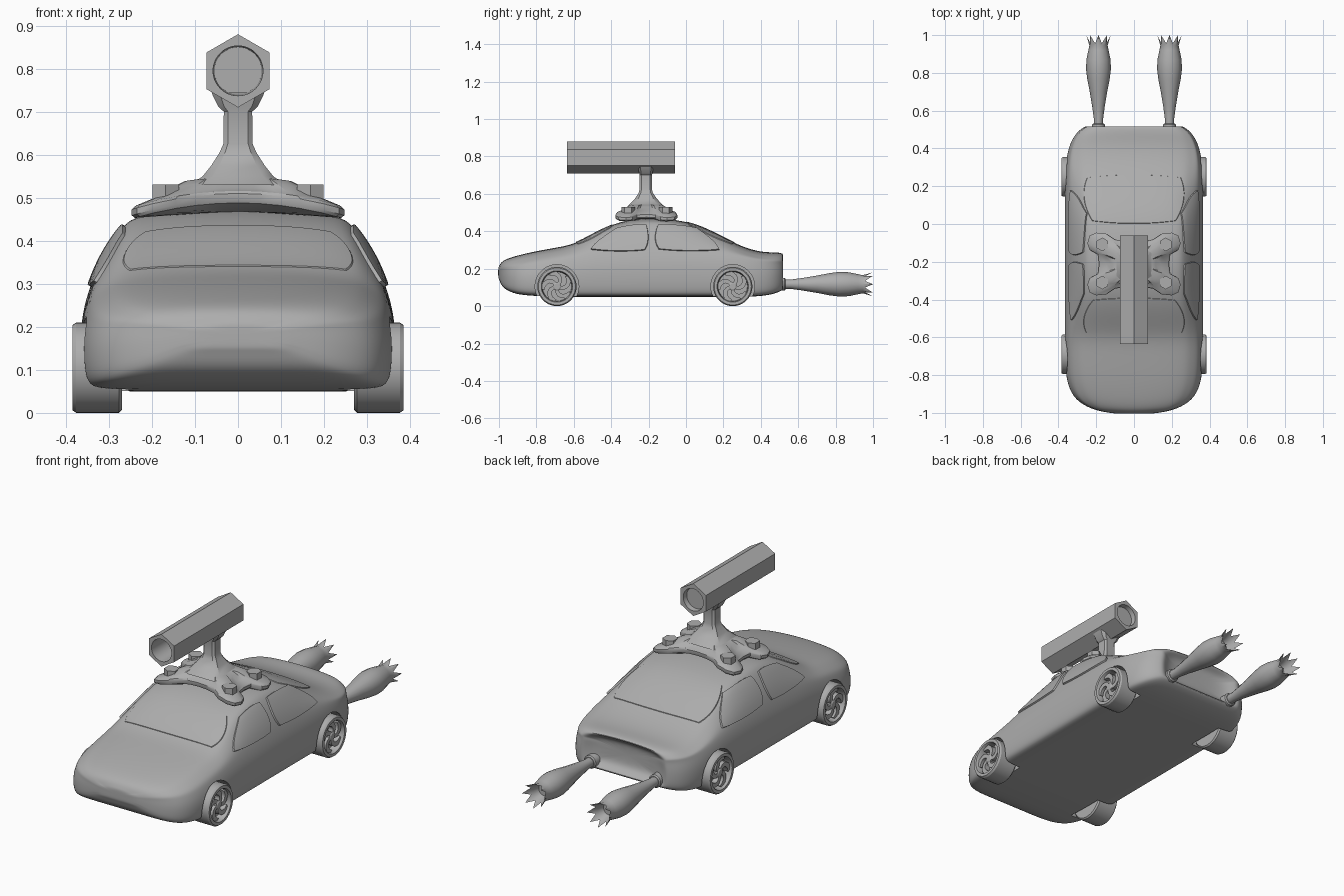
import bpy, bmesh, math
from mathutils import Vector, Matrix
from mathutils.bvhtree import BVHTree

if "Cube" in bpy.data.objects:
    bpy.data.objects.remove(bpy.data.objects["Cube"])

grey = bpy.data.materials.new("plain grey")
grey.diffuse_color = (0.42, 0.42, 0.42, 1)
grey.use_nodes = True
grey.node_tree.nodes["Principled BSDF"].inputs["Base Color"].default_value = grey.diffuse_color


def make(name, bm, recalc=True):
    if recalc:
        bmesh.ops.recalc_face_normals(bm, faces=bm.faces)
    me = bpy.data.meshes.new(name)
    bm.to_mesh(me)
    bm.free()
    me.materials.append(grey)
    ob = bpy.data.objects.new(name, me)
    bpy.context.collection.objects.link(ob)
    return ob


def loft(name, rings, mat=Matrix()):
    """Skin a list of closed rings and cap both ends."""
    bm = bmesh.new()
    vs = [[bm.verts.new(mat @ Vector(p)) for p in r] for r in rings]
    n = len(rings[0])
    for a, b in zip(vs, vs[1:]):
        for i in range(n):
            j = (i + 1) % n
            bm.faces.new((a[i], a[j], b[j], b[i]))
    bm.faces.new(vs[0])
    bm.faces.new(vs[-1])
    return make(name, bm)


def circle(r, z, n):
    return [(r * math.cos(math.tau * i / n), r * math.sin(math.tau * i / n), z) for i in range(n)]


def lathe(name, profile, n, mat):
    return loft(name, [circle(r, z, n) for z, r in profile], mat)


ALONG_Y = Matrix.Rotation(-math.pi / 2, 4, 'X')
ALONG_X = Matrix.Rotation(math.pi / 2, 4, 'Y')


def bake(ob):
    dg = bpy.context.evaluated_depsgraph_get()
    me = bpy.data.meshes.new_from_object(ob.evaluated_get(dg))
    ob.modifiers.clear()
    ob.data = me


# Car body stations: y, half width, bottom, belt height, roof half width, top
stations = [
    (-0.998, .14, .14, .19, .11, .218), (-0.985, .21, .105, .195, .18, .240),
    (-0.95, .285, .08, .20, .24, .257), (-0.9, .332, .062, .205, .275, .272),
    (-0.82, .36, .055, .215, .295, .291), (-0.7, .366, .05, .235, .30, .313),
    (-0.6, .366, .05, .25, .30, .33), (-0.5, .366, .05, .265, .285, .386),
    (-0.4, .366, .05, .27, .27, .436), (-0.3, .366, .05, .275, .265, .464),
    (-0.18, .366, .05, .28, .265, .476), (0, .366, .05, .28, .265, .457),
    (.12, .366, .05, .28, .27, .411), (.24, .366, .05, .27, .29, .346),
    (.34, .36, .05, .25, .305, .304), (.42, .342, .055, .235, .30, .288),
    (.48, .31, .068, .23, .275, .289), (.515, .265, .085, .23, .24, .284)]


def section(y, w, zb, zs, wr, zt):
    zr = zt - 0.03 * min(1, (zt - zb) / .2)
    zs = min(zs, zr - 0.015)
    ws = .955 * w
    half = [(0, zb), (.5 * w, zb), (.91 * w, zb), (.975 * w, zb + .015),
            (w, zb + .3 * (zs - zb)), (w, zb + .7 * (zs - zb)), (ws, zs),
            ((ws + wr) / 2 + .012, (zs + zr) / 2), (wr, zr),
            (.88 * wr, zt - .013), (.5 * wr, zt - .003), (0, zt)]
    return [(x, y, z) for x, z in half] + [(-x, y, z) for x, z in half[-2:0:-1]]


def scaled(ring, s, y):
    zc = sum(p[2] for p in ring) / len(ring)
    return [(p[0] * s, y, zc + (p[2] - zc) * s) for p in ring]


rings = [section(*s) for s in stations]
rings = ([scaled(rings[0], .4, -1.004), scaled(rings[0], .75, -1.003)] + rings +
         [scaled(rings[-1], .9, .522), scaled(rings[-1], .72, .49), scaled(rings[-1], .4, .48)])
body = loft("car_body", rings)
body.modifiers.new("smooth", 'SUBSURF').levels = 2
bake(body)
bvh = BVHTree.FromPolygons([v.co for v in body.data.vertices],
                           [p.vertices for p in body.data.polygons])


# Windows: rounded quads projected onto the body
def window(name, corners, to_ray, lift=.005):
    ts = [-1, -.975] + [-.9 + .15 * i for i in range(13)] + [.975, 1]
    n = len(ts)
    c = [Vector(p) for p in corners]
    bm = bmesh.new()
    grid, ref = {}, {}
    for i, s in enumerate(ts):
        for j, t in enumerate(ts):
            u = (s * math.sqrt(1 - .22 * t * t) + 1) / 2
            v = (t * math.sqrt(1 - .22 * s * s) + 1) / 2
            p = c[0].lerp(c[1], u).lerp(c[3].lerp(c[2], u), v)
            o, d = to_ray(p)
            hit, nor, _, _ = bvh.ray_cast(o, d)
            if hit is None:
                continue
            if nor.dot(d) > 0:
                nor = -nor
            edge = i in (0, n - 1) or j in (0, n - 1)
            grid[i, j] = bm.verts.new(hit + nor * (-.003 if edge else lift))
            ref[i, j] = nor
    for i in range(n - 1):
        for j in range(n - 1):
            k = [(i, j), (i + 1, j), (i + 1, j + 1), (i, j + 1)]
            if all(q in grid for q in k):
                f = bm.faces.new([grid[q] for q in k])
                f.normal_update()
                if f.normal.dot(ref[k[0]]) < 0:
                    f.normal_flip()
    make(name, bm, False)


def down(p):
    return Vector((p.x, p.y, 2)), Vector((0, 0, -1))


window("windscreen", [(-.29, -.59), (.29, -.59), (.245, -.39), (-.245, -.39)], down, .003)
window("rear_window", [(-.25, 0), (.25, 0), (.285, .262), (-.285, .262)], down, .003)
for s, side in ((1, "right"), (-1, "left")):
    def across(p, s=s):
        return Vector((s, p.x, p.y)), Vector((-s, 0, 0))
    window("front_window_" + side,
           [(-.54, .295), (-.2, .29), (-.2, .442), (-.37, .42)], across, .008)
    window("back_window_" + side,
           [(-.168, .295), (.21, .292), (.06, .42), (-.165, .442)], across, .008)

# Wheels, with wells cut into the body
for s, side in ((1, "right"), (-1, "left")):
    for y, end in ((-.69, "front"), (.25, "rear")):
        m = Matrix.Translation((0, y, .105)) @ Matrix.Scale(s, 4, (1, 0, 0)) @ ALONG_X
        well = lathe("wheel_well_cutter", [(.255, .117), (.5, .117)], 40, m)
        well.hide_render = True
        cut = body.modifiers.new("well", 'BOOLEAN')
        cut.operation, cut.object, cut.solver = 'DIFFERENCE', well, 'EXACT'
        bake(body)
        bpy.data.objects.remove(well)
        tag = "_" + end + "_" + side
        lathe("wheel" + tag, [(.25, .03), (.27, .03), (.27, .098), (.277, .105), (.376, .105),
                              (.385, .099), (.385, .084), (.378, .08), (.345, .078), (.345, .02)], 40, m)
        lathe("hub" + tag, [(.34, .022), (.372, .022), (.376, .016)], 20, m)
        for k in range(5):
            blade = []
            for i in range(7):
                t = i / 6
                r = .012 + .069 * t
                a = math.tau * k / 5 + 1.1 * t * t
                h = .009 + .005 * t
                px, py = r * math.cos(a), r * math.sin(a)
                b = a + .9 * t
                nx, ny = -math.sin(b) * h, math.cos(b) * h
                blade.append([(px + nx, py + ny, .343), (px - nx, py - ny, .343),
                              (px - nx, py - ny, .372), (px + nx, py + ny, .372)])
            loft("spoke" + tag, blade, m)

# Exhaust pipes and spiky flames
for s, side in ((1, "right"), (-1, "left")):
    m = Matrix.Translation((s * .188, 0, .117)) @ ALONG_Y
    lathe("exhaust_collar_" + side, [(.43, .034), (.527, .034), (.532, .028)], 20, m)
    prof = [(.45, .024), (.56, .025), (.62, .033), (.7, .045), (.77, .058), (.82, .064),
            (.87, .062), (.92, .052), (.945, .047)]
    n = 16
    fl = [circle(r, y, n) for y, r in prof]
    for ring in fl[3:]:
        for i in range(0, n, 2):
            ring[i] = (ring[i][0] * 1.03, ring[i][1] * 1.03, ring[i][2])
    tips = [circle(.064, 1, n)[i] if i % 2 == 0 else circle(.046, .957, n)[i] for i in range(n)]
    fl += [tips, circle(.040, .945, n), circle(.03, .91, n)]
    loft("flame_" + side, fl, m)

# Roof plate with four lobes
quarter = [(.185, 0), (.19, .05), (.235, .075), (.247, .11), (.235, .15), (.2, .166),
           (.145, .16), (.1, .13), (.05, .122), (0, .12)]
outline = (quarter + [(-x, y) for x, y in quarter[-2::-1]] +
           [(-x, -y) for x, y in quarter[1:]] + [(x, -y) for x, y in quarter[-2:0:-1]])


def plate_ring(s, dz, arch=.035):
    return [(x * s, -.212 + y * s, .488 + dz - arch * (x * s / .24) ** 2) for x, y in outline]


loft("roof_plate", [plate_ring(.3, -.02), plate_ring(.8, -.008), plate_ring(.97, 0), plate_ring(1, .008),
                    plate_ring(1, .022), plate_ring(.96, .028), plate_ring(.78, .035),
                    plate_ring(.62, .05), plate_ring(.5, .06), plate_ring(.25, .062)])

# Hexagonal bolts
for x in (-.168, .168):
    for y in (-.108, -.31):
        lathe("bolt", [(.475, .036), (.531, .036)], 6,
              Matrix.Translation((x, y, 0)) @ Matrix.Rotation(math.pi / 6, 4, 'Z'))

# Gun pedestal: square column with chamfered corners
col = [(.53, .11, .1), (.55, .082, .082), (.575, .062, .058), (.605, .043, .038), (.625, .034, .033),
       (.70, .033, .033), (.712, .046, .036), (.745, .062, .042)]
loft("gun_pedestal", [[(a * hx, -.215 + b * hy, z) for a, b in
     ((1, .7), (.7, 1), (-.7, 1), (-1, .7), (-1, -.7), (-.7, -1), (.7, -1), (1, -.7))]
     for z, hx, hy in col])

# Hexagonal gun barrel with a round bore
def hexring(r, y, n=48):
    out = []
    for i in range(n):
        a = math.tau * i / n
        d = (a + math.pi / 6) % (math.pi / 3) - math.pi / 6
        k = r * math.cos(math.pi / 6) / math.cos(d)
        out.append((k * math.cos(a), k * math.sin(a), y))
    return out


loft("gun_barrel", [circle(.055, -.25, 48), circle(.058, -.635, 48), hexring(.085, -.635),
                    hexring(.085, -.06), circle(.058, -.06, 48), circle(.055, -.085, 48)],
     Matrix.Translation((0, 0, .795)) @ ALONG_Y)

# Smooth shading with sharp creases
for ob in bpy.context.collection.objects:
    ob.data.shade_smooth()
    ob.data.set_sharp_from_angle(angle=math.radians(32))
